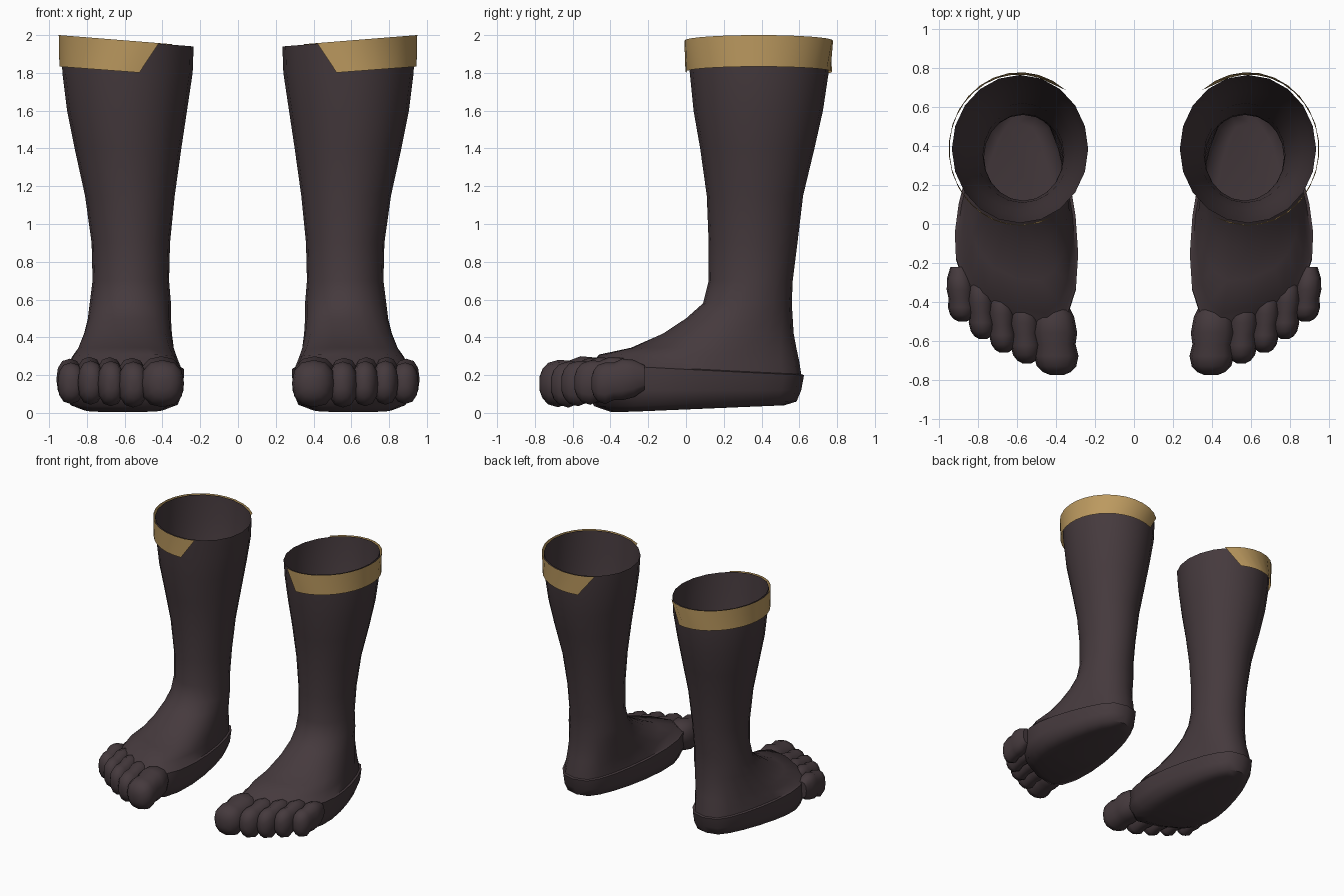
import bpy, bmesh, math

if "Cube" in bpy.data.objects:
    bpy.data.objects.remove(bpy.data.objects["Cube"], do_unlink=True)


def material(name, color):
    m = bpy.data.materials.new(name)
    m.use_nodes = True
    m.diffuse_color = (*color, 1)
    m.node_tree.nodes["Principled BSDF"].inputs["Base Color"].default_value = (*color, 1)
    return m


SKIN = material("dark plum", (0.06, 0.042, 0.047))
GOLD = material("antique gold", (0.50, 0.32, 0.115))


def power(v, p):
    return math.copysign(abs(v) ** p, v)


def loft(name, rings, mat, side, closed=True, cap_start=False, cap_end=False):
    """Skin a list of rings; side -1 gives the mirrored part."""
    bm = bmesh.new()
    rows = [[bm.verts.new((x * side, y, z)) for x, y, z in r] for r in rings]
    n = len(rows[0])
    for a, b in zip(rows, rows[1:]):
        for i in range(n if closed else n - 1):
            j = (i + 1) % n
            bm.faces.new((a[i], a[j], b[j], b[i]))
    if cap_start:
        bm.faces.new(rows[0][::-1])
    if cap_end:
        bm.faces.new(rows[-1])
    if side < 0:
        bmesh.ops.reverse_faces(bm, faces=bm.faces[:])
    mesh = bpy.data.meshes.new(name)
    bm.to_mesh(mesh)
    bm.free()
    mesh.materials.append(mat)
    ob = bpy.data.objects.new(name, mesh)
    bpy.context.collection.objects.link(ob)
    bpy.ops.object.select_all(action="DESELECT")
    ob.select_set(True)
    bpy.context.view_layer.objects.active = ob
    bpy.ops.object.shade_smooth_by_angle(angle=math.radians(50))
    return ob


# Shin sections: height, inner x, outer x, front y, back y
SHIN = [
    (1.94, .235, .935, .005, .765), (1.80, .24, .93, .02, .755),
    (1.60, .27, .905, .04, .725), (1.40, .30, .865, .075, .68),
    (1.15, .335, .81, .11, .62), (.90, .36, .775, .12, .59),
    (.70, .365, .77, .12, .565), (.58, .355, .785, .09, .56),
]
# Foot sections: back z, front z, back y, front y, heel x, heel half width,
# front x, front half width, squareness
FOOT = [
    (.50, .50, .565, .0, .57, .215, .58, .225, .95),
    (.42, .42, .57, -.12, .575, .215, .59, .25, .85),
    (.34, .345, .585, -.28, .58, .21, .60, .29, .75),
    (.27, .31, .60, -.43, .585, .205, .61, .33, .65),
    (.205, .255, .61, -.47, .59, .20, .61, .37, .6),
    (.20, .25, .625, -.48, .59, .215, .61, .385, .6),
    (.12, .12, .61, -.49, .59, .21, .61, .385, .6),
    (.06, .035, .585, -.45, .59, .185, .61, .35, .6),
    (.04, .005, .52, -.38, .59, .13, .61, .26, .6),
]
SIDES = 20


def leg_rings():
    angles = [2 * math.pi * i / SIDES for i in range(SIDES)]
    rings = []
    for z, x0, x1, y0, y1 in SHIN:
        ring = []
        for t in angles:
            x = (x0 + x1) / 2 + (x1 - x0) / 2 * math.sin(t)
            y = (y0 + y1) / 2 + (y1 - y0) / 2 * math.cos(t)
            ring.append((x, y, z + (.08 * (x - x0) if z > 1.9 else 0)))
        rings.append(ring)
    for zb, zf, yb, yf, xh, wh, xf, wf, p in FOOT:
        ring = []
        for t in angles:
            v = (1 - math.cos(t)) / 2
            x = xh + (xf - xh) * v + (wh + (wf - wh) * v) * power(math.sin(t), p)
            # The front edge slants back towards the little toe
            slant = .4 * (x - .6) * v * v * min(1, max(0, -yf / .4))
            ring.append((x, yb + (yf - yb) * v + slant, zb + (zf - zb) * v))
        rings.append(ring)
    return [r[::-1] for r in rings][::-1]


# Toes: name, x, base y, tip y, half width, half height, middle z
TOES = [
    ("big_toe", .395, -.40, -.775, .115, .125, .155),
    ("second_toe", .55, -.36, -.715, .078, .122, .15),
    ("third_toe", .668, -.32, -.66, .07, .12, .155),
    ("fourth_toe", .775, -.27, -.59, .068, .117, .16),
    ("little_toe", .88, -.22, -.50, .07, .11, .157),
]
# Toe profile: position along the toe, thickness, lift
TOE_PROFILE = [(0, .6, .03), (.2, .9, .025), (.42, 1, .02), (.58, .9, .01),
               (.74, 1, 0), (.88, .88, 0), (.96, .62, 0), (1, .3, 0)]


def toe_rings(x, base, tip, w, h, z):
    rings = []
    for u, s, lift in TOE_PROFILE:
        ring = []
        for i in range(12):
            t = 2 * math.pi * i / 12
            ring.append((x + .02 * (1 - u) + w * s * power(math.cos(t), .85),
                         base + (tip - base) * u,
                         z + lift + h * s * power(math.sin(t), .85)))
        rings.append(ring)
    return rings


def band_rings(steps=20):
    """Open cuff around the outer side, with slanted ends."""
    def row(start, end, hw, ry, z, tilt):
        out = []
        for i in range(steps + 1):
            t = math.radians(start + (end - start) * i / steps)
            x = .585 + hw * math.sin(t)
            out.append((x, .385 + ry * math.cos(t), z + tilt * (x - .235)))
        return out
    top = row(-40, 207, .366, .394, 1.943, .08)
    bottom = row(-20, 190, .362, .388, 1.78, .075)
    return [top, bottom]


for label, side in (("left", 1), ("right", -1)):
    loft(label + "_leg", leg_rings(), SKIN, side, cap_start=True)
    for name, *dims in TOES:
        loft(f"{label}_{name}", toe_rings(*dims), SKIN, side, cap_start=True, cap_end=True)
    loft(label + "_cuff_band", band_rings(), GOLD, side, closed=False)
